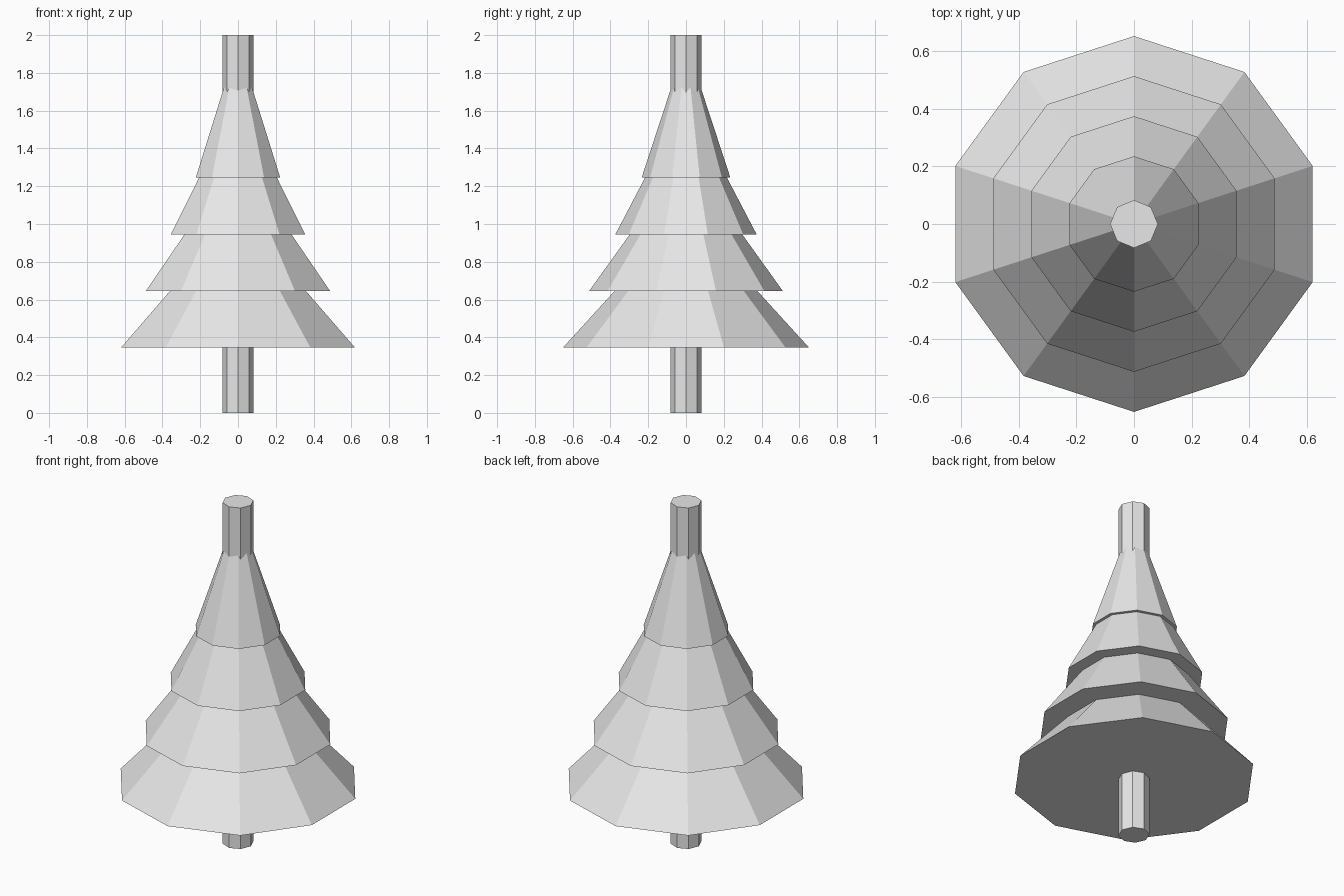
import bpy

cube = bpy.data.objects.get("Cube")
if cube:
    bpy.data.objects.remove(cube, do_unlink=True)


def make_material(name, colour):
    mat = bpy.data.materials.new(name)
    mat.use_nodes = True
    mat.diffuse_color = colour
    mat.node_tree.nodes["Principled BSDF"].inputs["Base Color"].default_value = colour
    return mat


grey = make_material("light grey", (0.8, 0.8, 0.8, 1))


def finish(name):
    obj = bpy.context.object
    obj.name = name
    obj.data.materials.append(grey)
    return obj


# Trunk: an octagonal post running the full height
HEIGHT = 2.0
bpy.ops.mesh.primitive_cylinder_add(vertices=8, radius=0.083, depth=HEIGHT,
                                    location=(0, 0, HEIGHT / 2))
finish("trunk")

# Foliage: four ten-sided cones of equal height, narrowing upwards
TIER_HEIGHT = 0.715
for i in range(4):
    radius = 0.652 - 0.139 * i
    base = 0.345 + 0.3 * i
    bpy.ops.mesh.primitive_cone_add(vertices=10, radius1=radius, radius2=0,
                                    depth=TIER_HEIGHT,
                                    location=(0, 0, base + TIER_HEIGHT / 2))
    finish(f"foliage_tier_{i + 1}")
